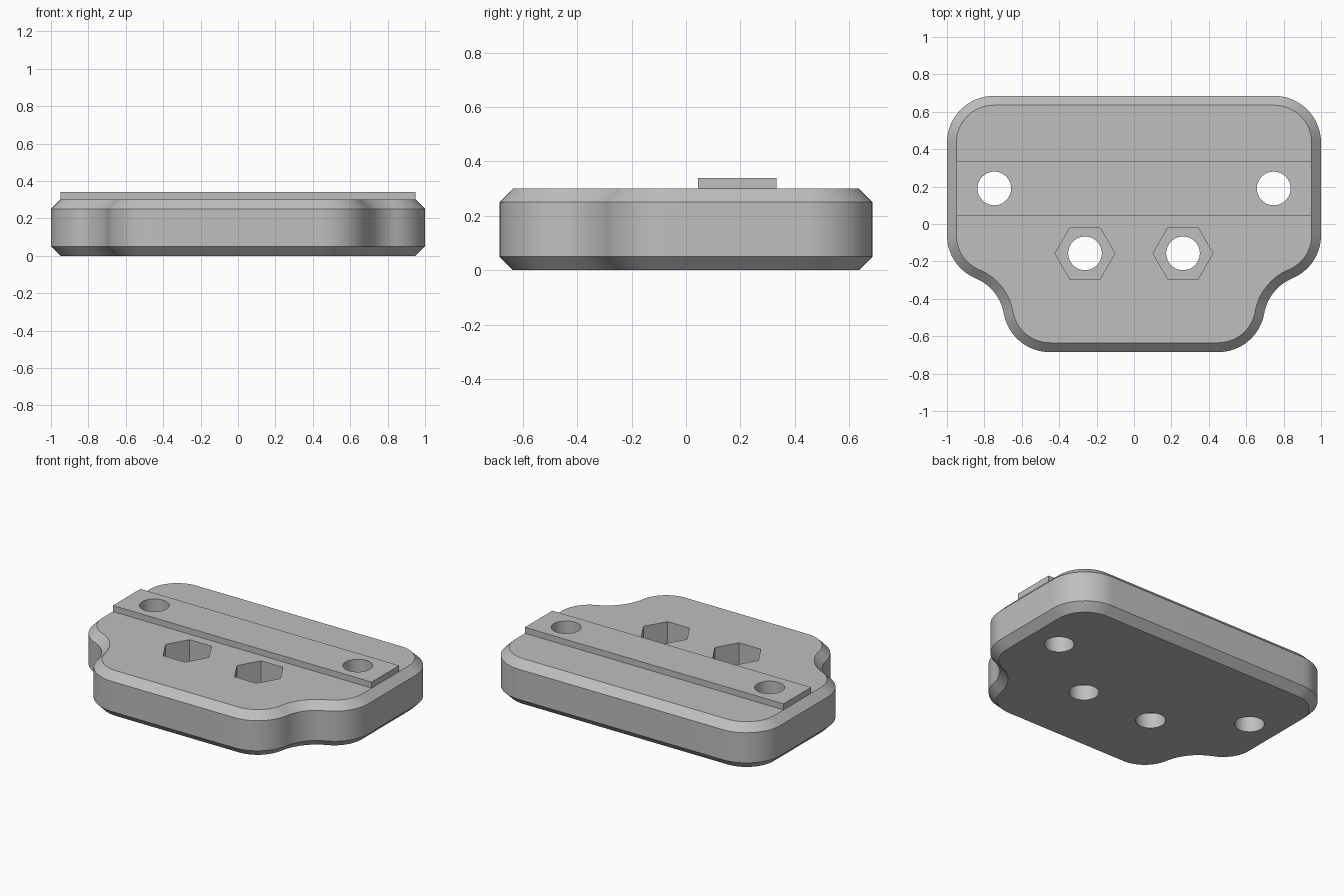
import bpy, bmesh
from math import atan2, cos, sin, pi, sqrt
from mathutils import Vector

if "Cube" in bpy.data.objects:
    bpy.data.objects.remove(bpy.data.objects["Cube"])

grey = bpy.data.materials.new("plain grey")
grey.use_nodes = True
grey.diffuse_color = (0.52, 0.52, 0.52, 1)
grey.node_tree.nodes["Principled BSDF"].inputs["Base Color"].default_value = grey.diffuse_color

R = 0.25          # radius of every corner arc
CHAMFER = 0.05
HEIGHT = 0.30


def arc(centre, radius, start, end, steps=16):
    return [(centre.x + radius * cos(start + (end - start) * i / steps),
             centre.y + radius * sin(start + (end - start) * i / steps))
            for i in range(steps + 1)]


def outline(inset):
    """Closed plan outline; the waist arc is tangent to both side arcs."""
    back, side, front = Vector((0.75, 0.435)), Vector((0.75, -0.06)), Vector((0.45, -0.435))
    gap = side - front
    waist = (side + front) / 2 + Vector((gap.y, -gap.x)).normalized() * sqrt(4 * R * R - gap.length_squared / 4)
    a1 = atan2(waist.y - side.y, waist.x - side.x)
    a2 = atan2(waist.y - front.y, waist.x - front.x)
    r = R - inset
    half = arc(back, r, pi / 2, 0) + arc(side, r, 0, a1)
    half += arc(waist, R + inset, a1 + pi, a2 + pi)[1:-1]
    half += arc(front, r, a2, -pi / 2)
    return half + [(-x, y) for x, y in reversed(half)]


def finish(name, bm):
    bmesh.ops.recalc_face_normals(bm, faces=bm.faces)
    mesh = bpy.data.meshes.new(name)
    bm.to_mesh(mesh)
    bm.free()
    mesh.materials.append(grey)
    obj = bpy.data.objects.new(name, mesh)
    bpy.context.collection.objects.link(obj)
    return obj


def loft(name, layers):
    """Stack of (points, z) loops, skinned and capped."""
    bm = bmesh.new()
    loops = [[bm.verts.new((x, y, z)) for x, y in pts] for pts, z in layers]
    for low, high in zip(loops, loops[1:]):
        n = len(low)
        for i in range(n):
            j = (i + 1) % n
            bm.faces.new((low[i], low[j], high[j], high[i]))
    bm.faces.new(loops[0])
    bm.faces.new(loops[-1])
    return finish(name, bm)


def prism(name, x, y, radius, sides, z0, z1):
    pts = arc(Vector((x, y)), radius, 0, 2 * pi, sides)[:-1]
    return loft(name, [(pts, z0), (pts, z1)])


def cut(obj, cutters):
    bpy.context.view_layer.objects.active = obj
    for cutter in cutters:
        mod = obj.modifiers.new("cut", "BOOLEAN")
        mod.operation = "DIFFERENCE"
        mod.solver = "EXACT"
        mod.object = cutter
        bpy.ops.object.modifier_apply(modifier=mod.name)


# Chamfered plate and the raised bar across it
plate = loft("base_plate", [(outline(CHAMFER), 0), (outline(0), CHAMFER),
                            (outline(0), HEIGHT - CHAMFER), (outline(CHAMFER), HEIGHT)])
bar_plan = [(-0.95, 0.045), (0.95, 0.045), (0.95, 0.333), (-0.95, 0.333)]
bar = loft("raised_bar", [(bar_plan, HEIGHT), (bar_plan, HEIGHT + 0.04)])

# Outer screw holes, inner screw holes and hexagonal nut pockets
outer, inner = [], []
for s in (-1, 1):
    outer.append(prism("outer_hole_cutter", s * 0.747, 0.19, 0.09, 48, -0.1, 0.5))
    inner.append(prism("inner_hole_cutter", s * 0.262, -0.157, 0.09, 48, -0.1, 0.5))
    inner.append(prism("nut_pocket_cutter", s * 0.262, -0.157, 0.16, 6, 0.10, 0.5))
cut(plate, outer + inner)
cut(bar, outer)
for cutter in outer + inner:
    bpy.data.objects.remove(cutter)

# Smooth rounded walls, keep chamfer and hole rims sharp
for obj in (plate, bar):
    bpy.ops.object.select_all(action="DESELECT")
    obj.select_set(True)
    bpy.context.view_layer.objects.active = obj
    bpy.ops.object.shade_smooth_by_angle(angle=pi / 6)
